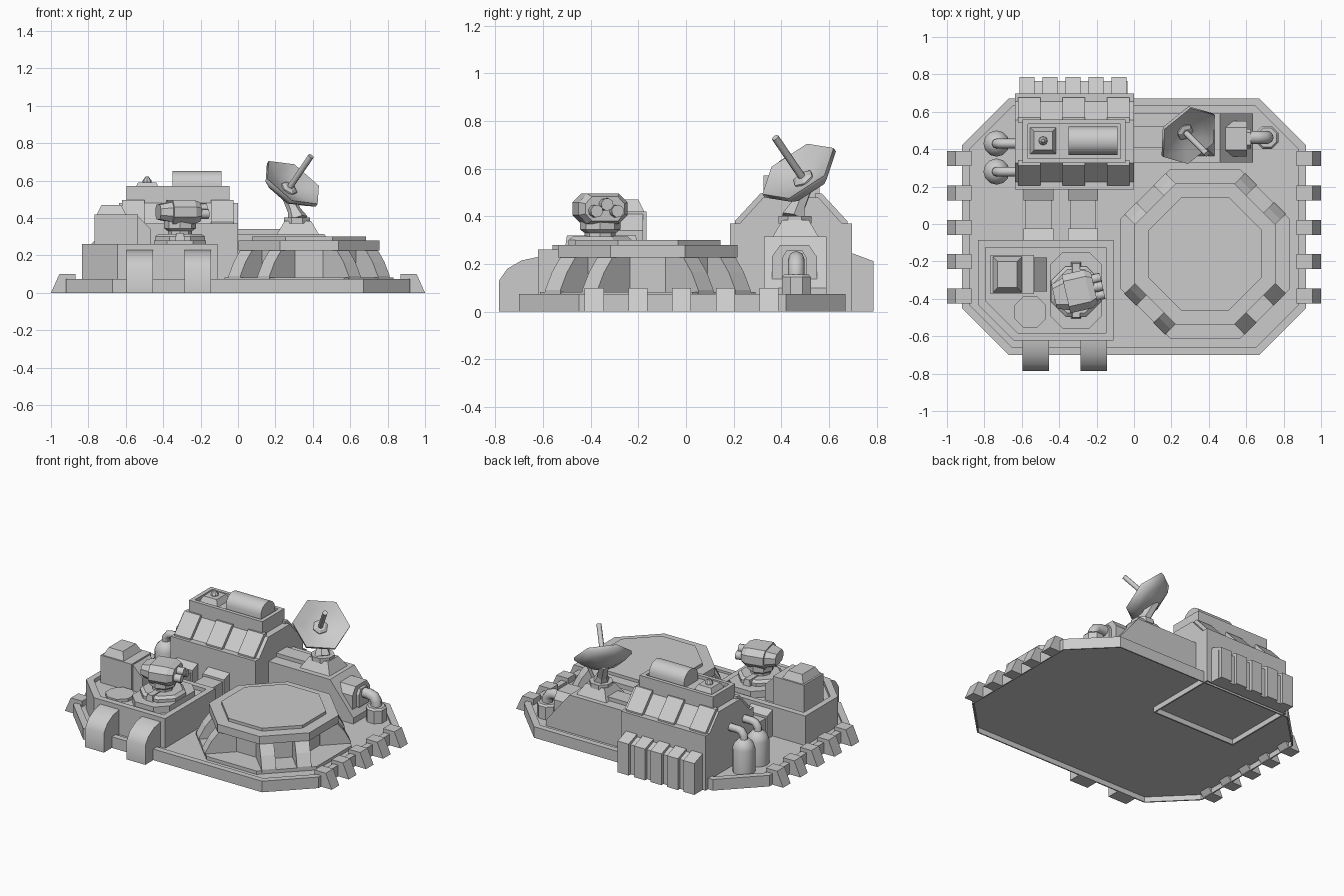
import bpy, bmesh, math
from mathutils import Vector, Matrix

if "Cube" in bpy.data.objects:
    bpy.data.objects.remove(bpy.data.objects["Cube"])

grey = bpy.data.materials.new("light_grey")
grey.use_nodes = True
COLOUR = (0.6, 0.6, 0.6, 1)
grey.diffuse_color = COLOUR
grey.node_tree.nodes["Principled BSDF"].inputs["Base Color"].default_value = COLOUR


def finish(name, bm, smooth=0):
    bmesh.ops.recalc_face_normals(bm, faces=bm.faces)
    mesh = bpy.data.meshes.new(name)
    bm.to_mesh(mesh)
    bm.free()
    mesh.materials.append(grey)
    ob = bpy.data.objects.new(name, mesh)
    bpy.context.collection.objects.link(ob)
    if smooth:
        bpy.ops.object.select_all(action='DESELECT')
        ob.select_set(True)
        bpy.context.view_layer.objects.active = ob
        bpy.ops.object.shade_smooth_by_angle(angle=math.radians(smooth))


def loft(name, rings, smooth=0, closed=False):
    """Join matching rings of points; cap the ends, or close into a loop."""
    bm = bmesh.new()
    loops = [[bm.verts.new(p) for p in ring] for ring in rings]
    pairs = list(zip(loops, loops[1:])) + ([(loops[-1], loops[0])] if closed else [])
    n = len(loops[0])
    for a, b in pairs:
        for i in range(n):
            bm.faces.new((a[i], a[(i + 1) % n], b[(i + 1) % n], b[i]))
    if not closed:
        bm.faces.new(loops[0])
        bm.faces.new(loops[-1])
    finish(name, bm, smooth)


def stack(name, layers, smooth=0, closed=False):
    """Loft through (outline, height) layers."""
    loft(name, [[(x, y, z) for x, y in o] for o, z in layers], smooth, closed)


def prism_x(name, profile, x0, x1, smooth=0):
    """Extrude a (y, z) profile along x."""
    loft(name, [[(x, y, z) for y, z in profile] for x in (x0, x1)], smooth)


def prism_y(name, profile, y0, y1):
    """Extrude an (x, z) profile along y."""
    loft(name, [[(x, y, z) for x, z in profile] for y in (y0, y1)])


def rect(x0, x1, y0, y1, cut=0):
    if not cut:
        return [(x0, y0), (x1, y0), (x1, y1), (x0, y1)]
    return [(x0 + cut, y0), (x1 - cut, y0), (x1, y0 + cut), (x1, y1 - cut),
            (x1 - cut, y1), (x0 + cut, y1), (x0, y1 - cut), (x0, y0 + cut)]


def box(name, x0, x1, y0, y1, z0, z1, t=0):
    stack(name, [(rect(x0, x1, y0, y1), z0), (rect(x0 + t, x1 - t, y0 + t, y1 - t), z1)])


def rim(name, outline, inner, z0, z1):
    """Raised wall between two outlines."""
    stack(name, [(outline, z0), (outline, z1), (inner, z1), (inner, z0)], closed=True)


def turned(name, profile, sides, centre, axis=(0, 0, 1), smooth=0, turn=0):
    """Turn a (radius, height) profile around an axis."""
    rot = Vector((0, 0, 1)).rotation_difference(Vector(axis)).to_matrix()
    ang = [2 * math.pi * i / sides + turn for i in range(sides)]
    loft(name, [[Vector(centre) + rot @ Vector((r * math.cos(a), r * math.sin(a), h))
                 for a in ang] for r, h in profile], smooth)


def pipe(name, pts, radius, sides=8):
    """Bent pipe in the xz plane at constant y."""
    pts = [Vector(p) for p in pts]
    rings = []
    for i, p in enumerate(pts):
        t = (pts[min(i + 1, len(pts) - 1)] - pts[max(i - 1, 0)]).normalized()
        u = Vector((0, 1, 0))
        v = t.cross(u)
        rings.append([p + radius * (math.cos(a) * u + math.sin(a) * v)
                      for a in (2 * math.pi * k / sides for k in range(sides))])
    loft(name, rings, 50)


# Base plate, hollow underneath, with raised rim and side blocks
def base(d):
    return rect(-0.92 + d, 0.92 - d, -0.70 + d, 0.67 - d, 0.25 - 0.5 * d)


stack("base_plate", [(base(0.008), 0.035), (base(0.008), 0), (base(0), 0), (base(0), 0.075),
                     (base(0.04), 0.075), (base(0.04), 0.06)])
for side in (-1, 1):
    for i in range(5):
        y = -0.385 + 0.1835 * i
        prism_y("side_block", [(side * x, z) for x, z in (
            (0.915, 0), (1.0, 0), (0.955, 0.1), (0.87, 0.1), (0.87, 0.055))], y - 0.04, y + 0.04)

# Octagonal landing pad
PAD = (0.38, -0.16, 0)
OCT = 1 / math.cos(math.pi / 8)


def octagon(name, profile):
    turned(name, [(r * OCT, z) for r, z in profile], 8, PAD, turn=math.pi / 8)


octagon("pad_skirt", [(0.452, 0.05), (0.452, 0.083)])
octagon("pad_column", [(0.29, 0.07), (0.29, 0.24)])
octagon("pad_disc", [(0.377, 0.227), (0.377, 0.28)])
octagon("pad_top", [(0.304, 0.27), (0.304, 0.30)])
strut = [(0.26, 0.07), (0.455, 0.07), (0.455, 0.09), (0.415, 0.165), (0.365, 0.228), (0.26, 0.228)]
for k in range(4):
    m = Matrix.Translation(PAD) @ Matrix.Rotation(math.pi / 4 + k * math.pi / 2, 4, 'Z')
    for t in (-0.11, 0.11):
        loft("pad_strut", [[m @ Vector((r, t + w, z)) for r, z in strut] for w in (-0.045, 0.045)])


# Front bunker with one cut corner, parapet and front buttresses
def bunker(d):
    c = 0.19 - 0.4 * d
    x0, x1, y0, y1 = -0.835 + d, -0.11 - d, -0.622 + d, -0.085 - d
    return [(x0 + c, y0), (x1, y0), (x1, y1), (x0, y1), (x0, y0 + c)]


stack("front_bunker", [(bunker(0), 0.045), (bunker(0), 0.26), (bunker(0.04), 0.26),
                       (bunker(0.04), 0.235)])
for x in (-0.525, -0.215):
    prism_x("front_buttress", [(-0.6, 0.055), (-0.696, 0.055), (-0.696, 0), (-0.785, 0),
                               (-0.785, 0.13), (-0.75, 0.18), (-0.69, 0.215), (-0.62, 0.23),
                               (-0.6, 0.23)], x - 0.07, x + 0.07, 50)

# Links between the two bunkers
for x in (-0.51, -0.272):
    box("link_passage", x - 0.07, x + 0.07, -0.1, 0.2, 0.05, 0.2)
    for y, s in ((-0.09, 1), (0.19, -1)):
        prism_x("link_collar", [(y, 0.05), (y + s * 0.065, 0.05), (y + s * 0.065, 0.215),
                                (y, 0.24)], x - 0.08, x + 0.08)

# Small tower on the front bunker
box("tower", -0.768, -0.535, -0.375, -0.165, 0.22, 0.42)
box("tower_cap", -0.755, -0.6, -0.365, -0.175, 0.42, 0.47, 0.025)
prism_y("tower_vent", [(-0.54, 0.22), (-0.465, 0.22), (-0.465, 0.34), (-0.535, 0.41)], -0.36, -0.18)
turned("hatch", [(0.092, 0.22), (0.092, 0.255)], 8, (-0.555, -0.47, 0), turn=math.pi / 8)

# Gun turret with a flattened, faceted body
GUN = Vector((-0.31, -0.36, 0))
stack("turret_pad", [(rect(-0.45, -0.17, -0.56, -0.15, 0.07), z) for z in (0.22, 0.28)])
turned("turret_ring", [(0.145, 0.27), (0.145, 0.3), (0.125, 0.315)], 8, GUN, turn=math.pi / 8)
box("turret_bracket", -0.34, -0.28, -0.51, -0.2, 0.25, 0.32, 0.01)
turned("turret_neck", [(0.065, 0.3), (0.065, 0.33), (0.085, 0.345), (0.085, 0.385)], 8, GUN)
aim = Vector((0.97, 0.22, 0)).normalized()
across = Vector((-aim.y, aim.x, 0))
mid = GUN + Vector((0.01, 0, 0.432))
section = rect(-0.105, 0.105, -0.063, 0.063, 0.036)
loft("gun_body", [[mid + aim * d + across * (u * k) + Vector((0, 0, v * k)) for u, v in section]
                  for d, k in ((-0.13, 0.62), (-0.065, 0.85), (-0.065, 1), (0.055, 1), (0.09, 0.8))])
for u, v in ((-0.045, -0.01), (0, 0.018), (0.045, -0.01)):
    turned("gun_barrel", [(0.027, 0.05), (0.027, 0.135)], 8,
           mid + across * u + Vector((0, 0, v)), aim, 50)

# Main bunker at the back, with a thin foundation wall
prism_x("main_bunker", [(0.185, 0.035), (0.185, 0.37), (0.225, 0.37), (0.325, 0.48),
                        (0.555, 0.48), (0.655, 0.37), (0.697, 0.37), (0.697, 0.035)], -0.635, 0)
rim("foundation_wall", rect(-0.635, 0, 0.185, 0.697), rect(-0.625, -0.01, 0.195, 0.687), 0, 0.04)
for x in (-0.56, -0.323, -0.085):
    for s in (-1, 1):
        prism_x("armour_panel", [(0.441 + s * d, z) for d, z in (
            (0.236, 0.365), (0.236, 0.38), (0.128, 0.497), (0.1, 0.497), (0.1, 0.365))],
            x - 0.06, x + 0.06)
stack("upper_storey", [(rect(-0.595, -0.045, 0.325, 0.56), 0.45), (rect(-0.595, -0.045, 0.325, 0.56), 0.572),
                       (rect(-0.568, -0.072, 0.35, 0.535), 0.572), (rect(-0.568, -0.072, 0.35, 0.535), 0.55)])
prism_x("rib_panel", [(0.69, 0), (0.765, 0), (0.765, 0.2), (0.69, 0.23)], -0.61, -0.035)
for i in range(5):
    x = -0.572 + 0.123 * i
    prism_x("back_rib", [(0.69, 0), (0.787, 0), (0.787, 0.212), (0.69, 0.248)], x - 0.041, x + 0.041)

# Roof equipment
box("roof_hatch", -0.56, -0.412, 0.37, 0.52, 0.54, 0.59, 0.025)
turned("beacon", [(0.024, 0.585), (0.024, 0.6), (0.008, 0.622)], 8, (-0.486, 0.445, 0))
arc = [(0.445 + 0.075 * math.cos(a), 0.585 + 0.067 * math.sin(a))
       for a in (math.pi * k / 8 for k in range(9))]
prism_x("roof_drum", [(0.52, 0.54)] + arc + [(0.37, 0.54)], -0.35, -0.088, 40)

# Storage tanks beside the main bunker
for y in (0.43, 0.28):
    turned("tank", [(0.07, 0.05), (0.07, 0.22), (0.06, 0.25), (0.036, 0.275), (0.01, 0.283)],
           12, (-0.735, y, 0), smooth=40)
    pipe("tank_pipe", [(-0.735, y, 0.26), (-0.735, y, 0.3), (-0.715, y, 0.325), (-0.69, y, 0.33),
                       (-0.62, y, 0.33)], 0.026)

# Side annex with sloping end, roof strip, entry housing and outlet pipe
prism_y("annex", [(-0.02, 0.05), (0.635, 0.05), (0.635, 0.1), (0.46, 0.315), (-0.02, 0.315)],
        0.328, 0.59)
box("annex_roof_strip", -0.02, 0.25, 0.41, 0.52, 0.3, 0.34)
arch = [(0.36, 0.1), (0.55, 0.1), (0.55, 0.23), (0.515, 0.28), (0.395, 0.28), (0.36, 0.23)]
prism_x("entry_housing", arch, 0.45, 0.605)
prism_x("entry_frame", [(0.455 + (y - 0.455) * 0.55, 0.14 + (z - 0.1) * 0.65) for y, z in arch], 0.6, 0.625)
turned("outlet_drum", [(0.066, 0.05), (0.066, 0.145), (0.055, 0.157)], 8, (0.712, 0.463, 0), turn=math.pi / 8)
pipe("outlet_pipe", [(0.58, 0.463, 0.22), (0.66, 0.463, 0.22), (0.695, 0.463, 0.21),
                     (0.712, 0.463, 0.185), (0.712, 0.463, 0.14)], 0.035)

# Dish antenna
box("dish_plinth", 0.2, 0.44, 0.355, 0.565, 0.3, 0.385, 0.05)
turned("dish_turntable", [(0.075, 0.37), (0.075, 0.402)], 8, (0.315, 0.457, 0), turn=math.pi / 8)
look = Vector((0.49, -0.49, 0.72)).normalized()
centre = Vector((0.29, 0.475, 0.583))
back = centre - look * 0.06
stem = Vector((0.32, 0.45, 0.39))
turned("dish_stem", [(0.055, 0), (0.035, 0.06), (0.035, (back - stem).length)], 6, stem, back - stem)
turned("dish", [(0.04, -0.08), (0.13, -0.048), (0.178, -0.01), (0.178, 0.01), (0.11, -0.018),
                (0.04, -0.04)], 6, centre, look, 75, turn=0.64)
turned("dish_hub", [(0.048, -0.05), (0.048, -0.03), (0.03, -0.02)], 6, centre, look)
turned("dish_feed", [(0.016, -0.05), (0.016, 0.205)], 8, centre, look, 50)
